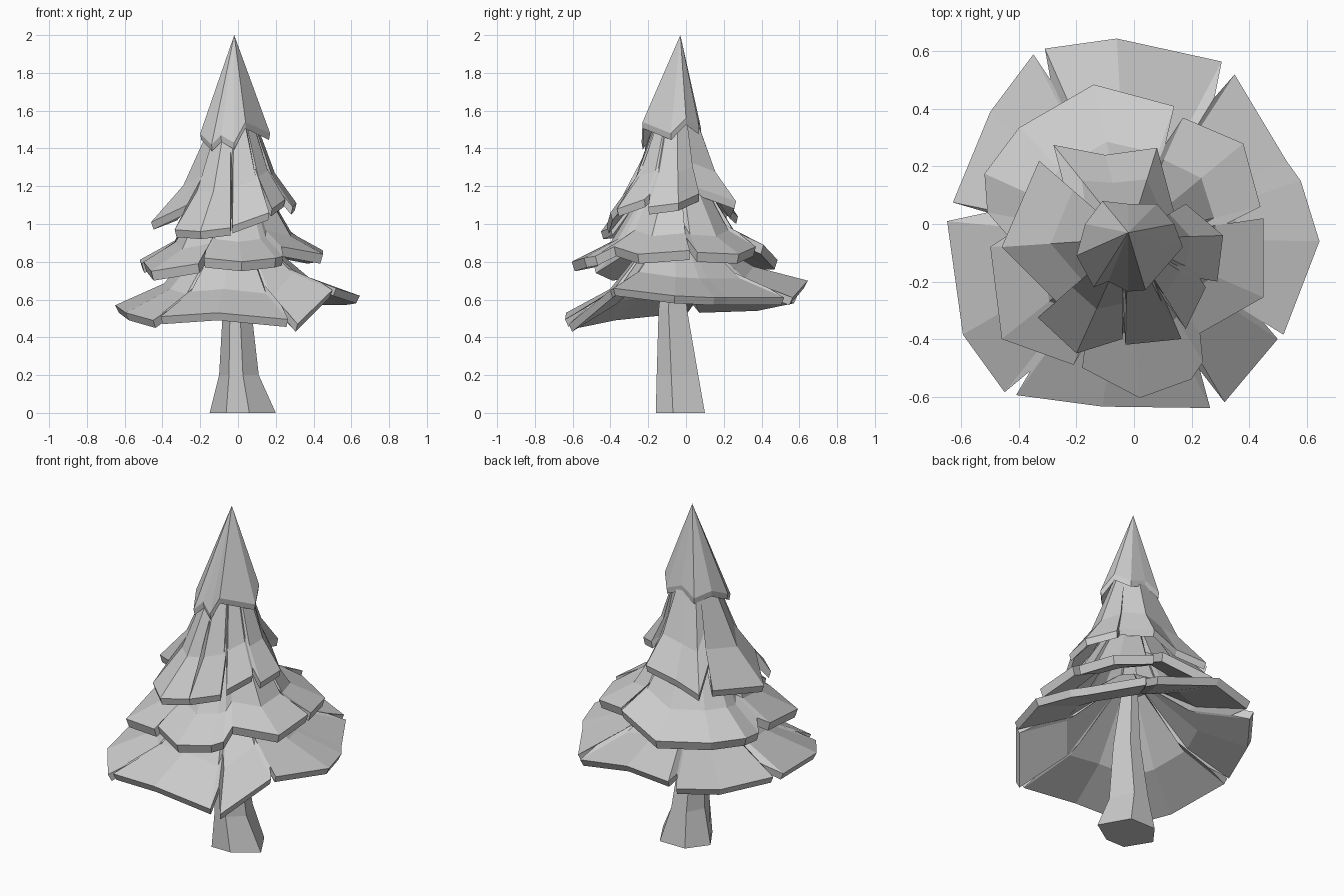
import bpy
import bmesh
from mathutils import Vector

default_cube = bpy.data.objects.get("Cube")
if default_cube:
    bpy.data.objects.remove(default_cube, do_unlink=True)

# One plain grey for the whole tree
grey = bpy.data.materials.new("light grey")
grey.use_nodes = True
grey.diffuse_color = (0.6, 0.6, 0.6, 1)
grey.node_tree.nodes["Principled BSDF"].inputs["Base Color"].default_value = grey.diffuse_color

AXIS = Vector((-0.02, -0.05, 0))


def loft(name, rings, close_start=False, close_end=False):
    """Skin a list of equally long closed rings into one flat-shaded object."""
    bm = bmesh.new()
    loops = [[bm.verts.new(point) for point in ring] for ring in rings]
    count = len(loops[0])
    for lower, upper in zip(loops, loops[1:]):
        for i in range(count):
            j = (i + 1) % count
            bm.faces.new((lower[i], lower[j], upper[j], upper[i]))
    if close_start:
        bm.faces.new(loops[0])
    if close_end:
        bm.faces.new(loops[-1])
    bmesh.ops.remove_doubles(bm, verts=bm.verts, dist=0.0005)
    bmesh.ops.recalc_face_normals(bm, faces=bm.faces)
    mesh = bpy.data.meshes.new(name)
    bm.to_mesh(mesh)
    bm.free()
    mesh.materials.append(grey)
    obj = bpy.data.objects.new(name, mesh)
    bpy.context.collection.objects.link(obj)
    return obj


def ring_around(points, radius, height, centre):
    """Circle of points at the same bearings as the given rim points."""
    ring = []
    for point in points:
        outward = (point - centre).to_2d().normalized() * radius
        ring.append(Vector((centre.x + outward.x, centre.y + outward.y, height)))
    return ring


def sagging_middle(outer_ring, inner_ring, sag):
    """Ring halfway between two others, lowered to give a concave slope."""
    ring = []
    for outer, inner in zip(outer_ring, inner_ring):
        point = outer.lerp(inner, 0.5)
        point.z = outer.z + (inner.z - outer.z) * sag
        ring.append(point)
    return ring


def bough_tier(name, rim, top, inside, thickness, sag=0.3, centre=AXIS):
    """Hollow skirt of boughs: rim in hundredths, split by inward notches.
    The top and inside rings are given as radius and height."""
    edge = [Vector(point) / 100 for point in rim]
    lip = []
    for point in edge:
        under = point.lerp(centre, 0.03)
        under.z = point.z - thickness
        lip.append(under)
    upper = ring_around(edge, *top, centre)
    hollow = ring_around(edge, *inside, centre)
    rings = [hollow, sagging_middle(lip, hollow, sag), lip,
             edge, sagging_middle(edge, upper, sag), upper]
    return loft(name, rings, True, top[0] > 0)


# Trunk, flared at the foot and tapering up inside the boughs
foot = [(-1, 0.1), (-0.5, -1), (0.2, -1), (1, -0.3), (0.45, 1), (-0.5, 1)]
sections = [
    (0.025, -0.03, 0.175, 0.13, 0),
    (0.005, -0.045, 0.105, 0.11, 0.2),
    (-0.005, -0.07, 0.075, 0.075, 0.55),
    (-0.02, -0.06, 0.04, 0.04, 0.95),
]
loft("trunk", [[Vector((cx + px * rx, cy + py * ry, z)) for px, py in foot]
               for cx, cy, rx, ry, z in sections], True, True)

# Lowest boughs
bough_tier("lowest_boughs", [
    (52, -38.5, 66), (64.5, -6, 62), (58, 15, 61), (53, 22, 61), (35, 52, 61),
    (28, 44, 66),
    (30.5, 56.5, 61), (-6, 64.5, 70), (-31, 61, 66),
    (-29, 50, 66),
    (-35, 59, 62), (-50, 39, 58), (-63, 7.5, 57),
    (-51, 4, 61),
    (-65, 1, 57), (-59.5, -38.5, 53), (-45, -58.5, 49),
    (-36, -51, 55),
    (-41, -59.5, 51), (-11, -63.5, 53), (26.5, -64, 49.5),
    (23, -51, 57),
    (31.5, -62, 47), (50, -40, 65),
    (44, -33, 69),
], (0.12, 0.95), (0.09, 0.92), 0.04)

# Lower middle boughs
bough_tier("lower_middle_boughs", [
    (45, -25.5, 84), (45, 2, 86),
    (32, 0, 93),
    (44, 6, 85), (38, 28, 84), (17, 37, 88),
    (11, 28, 95),
    (14, 41, 89), (-14, 48.5, 81), (-40, 33.5, 81), (-52, 17.5, 81), (-51, 4, 79),
    (-44, -4, 83),
    (-50, -8, 80), (-46, -40, 75), (-21, -49, 79),
    (-17, -42, 86),
    (-18, -50, 82), (2, -60.5, 80), (20, -54, 82), (24, -48, 83),
    (23, -38, 88),
], (0.14, 1.24), (0.11, 1.17), 0.05, 0.24)

# Upper middle boughs, with deep splits
bough_tier("upper_middle_boughs", [
    (29, -20, 109), (31, -4, 111), (18, 7, 116),
    (14, 4, 120),
    (8, 26.5, 112), (-10, 24, 107), (-28, 27.5, 104),
    (-24, 12, 118),
    (-33, 22, 106), (-46, -8, 101),
    (-27, -27, 110),
    (-33.5, -32.5, 97), (-20, -45, 96), (-4, -40, 98),
    (-4, -22, 137),
    (-3, -42, 99), (16.5, -40, 106),
    (11, -27, 124),
    (18, -36.5, 108), (25, -22, 113),
    (23, -19, 116),
], (0.1, 1.58), (0.07, 1.48), 0.04, 0.34)

# Pointed crown
bough_tier("pointed_crown", [
    (17, -8, 148), (14, 0, 156), (8, 7, 151), (-2, 7, 155), (-11, 8, 150), (-17, 0, 153),
    (-20, -11, 148), (-14, -22, 142), (-9, -20, 147), (-2, -23.5, 143), (4, -23, 154),
], (0, 2.0), (0.04, 1.7), 0.035, 0.5, Vector((-0.02, -0.03, 0)))
